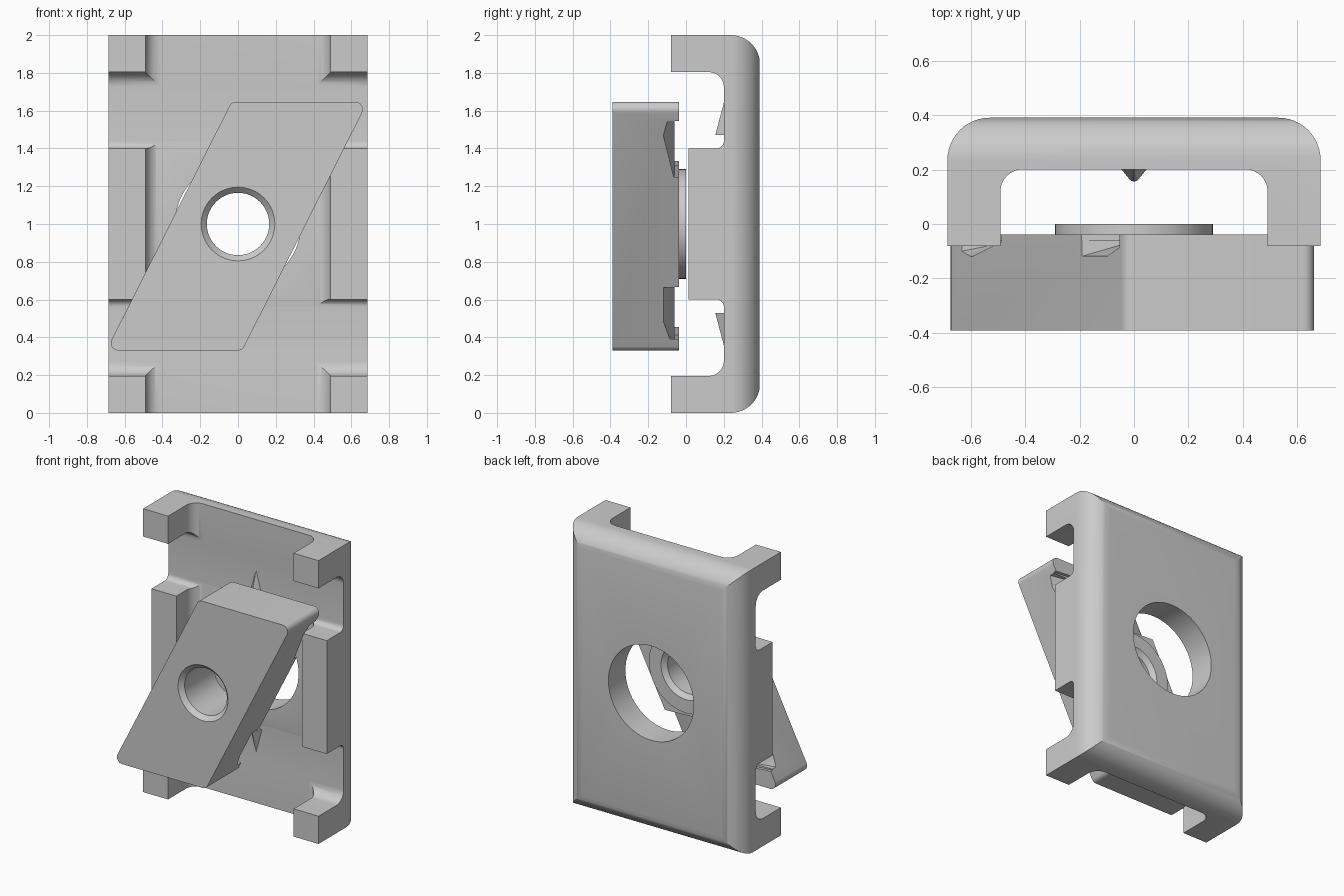
import bpy, bmesh
from math import cos, sin, tan, pi
from mathutils import Vector, Matrix

if "Cube" in bpy.data.objects:
    bpy.data.objects.remove(bpy.data.objects["Cube"])

def fillet(pts, n=12):
    """Outline from (a, b, radius) corners."""
    out = []
    for i, (a, b, r) in enumerate(pts):
        p = Vector((a, b))
        if r == 0:
            out.append(p)
            continue
        u = (Vector(pts[i - 1][:2]) - p).normalized()
        v = (Vector(pts[(i + 1) % len(pts)][:2]) - p).normalized()
        half = u.angle(v) / 2
        c = p + (u + v).normalized() * (r / sin(half))
        s = p + u * (r / tan(half)) - c
        e = p + v * (r / tan(half)) - c
        sweep = pi - 2 * half
        for k in range(n + 1):
            t = k / n
            out.append(c + (s * sin((1 - t) * sweep) + e * sin(t * sweep)) / sin(sweep))
    return out

def finish(name, bm):
    bmesh.ops.recalc_face_normals(bm, faces=bm.faces)
    me = bpy.data.meshes.new(name)
    bm.to_mesh(me)
    bm.free()
    ob = bpy.data.objects.new(name, me)
    bpy.context.collection.objects.link(ob)
    return ob

def prism(name, pts, to3d, lo, hi):
    bm = bmesh.new()
    rings = [[bm.verts.new(to3d(p[0], p[1], d)) for p in pts] for d in (lo, hi)]
    bm.faces.new(rings[0])
    bm.faces.new(rings[1])
    for i in range(len(pts)):
        j = (i + 1) % len(pts)
        bm.faces.new((rings[0][i], rings[0][j], rings[1][j], rings[1][i]))
    return finish(name, bm)

def lathe(name, profile, n=64):
    """Solid of revolution about the y axis through z = 1; profile is (radius, y)."""
    bm = bmesh.new()
    rings = [[bm.verts.new((r * cos(2 * pi * k / n), y, 1 + r * sin(2 * pi * k / n)))
              for k in range(n)] for r, y in profile]
    bm.faces.new(rings[0])
    bm.faces.new(rings[-1])
    for a, b in zip(rings, rings[1:]):
        for k in range(n):
            m = (k + 1) % n
            bm.faces.new((a[k], a[m], b[m], b[k]))
    return finish(name, bm)

def hull(name, pts):
    bm = bmesh.new()
    for p in pts:
        bm.verts.new(p)
    res = bmesh.ops.convex_hull(bm, input=bm.verts)
    junk = {v for v in res["geom_interior"] if isinstance(v, bmesh.types.BMVert)}
    bmesh.ops.delete(bm, geom=list(junk), context='VERTS')
    return finish(name, bm)

def boolean(ob, tool, op):
    m = ob.modifiers.new(op, 'BOOLEAN')
    m.operation, m.object, m.solver = op, tool, 'EXACT'
    bpy.context.view_layer.objects.active = ob
    bpy.ops.object.modifier_apply(modifier=m.name)
    bpy.data.objects.remove(tool)

def smooth(ob):
    bpy.ops.object.select_all(action='DESELECT')
    ob.select_set(True)
    bpy.context.view_layer.objects.active = ob
    bpy.ops.object.shade_smooth_by_angle(angle=pi / 6)

HALF_TURN = Matrix.Translation((0, 0, 1)) @ Matrix.Rotation(pi, 4, 'Y') @ Matrix.Translation((0, 0, -1))

# channel plate: channel section crossed with the side outline
channel = fillet([(.685, -.08, 0), (.685, .39, .155), (-.685, .39, .155), (-.685, -.08, 0),
                  (-.49, -.08, 0), (-.49, .2, .08), (.49, .2, .08), (.49, -.08, 0)])
lower = [(.392, 0, .155), (-.1, 0, 0), (-.1, .196, 0), (.2005, .196, .08),
         (.2005, .6, .04), (.012, .6, 0)]
upper = [(y, 2 - z, r) for y, z, r in reversed(lower)]
plate = prism("channel_plate", channel, lambda x, y, d: (x, y, d), -.05, 2.05)
side = prism("side_outline", fillet(lower + upper), lambda y, z, d: (d, y, z), -.8, .8)
boolean(plate, side, 'INTERSECT')
boolean(plate, lathe("plate_hole", [(.333, .1), (.333, .5)]), 'DIFFERENCE')
smooth(plate)

# locating spikes on the inside of the plate
for name, turn in (("upper_spike", False), ("lower_spike", True)):
    base = [(-.05, .205), (-.012, .159), (0, .155), (.012, .159), (.05, .205)]
    spike = hull(name, [(x, y, 1.47) for x, y in base] + [(0, .205, 1.66)])
    if turn:
        spike.data.transform(HALF_TURN)

# slanted nut with rounded corners
S = .504
def edge(z, sign):
    return sign * .36 + S * (z - 1)
nut = prism("slanted_nut", fillet([(edge(.33, -1), .33, .04), (edge(.33, 1), .33, .04),
                                   (edge(1.647, 1), 1.647, .04), (edge(1.647, -1), 1.647, .04)], 8),
            lambda x, z, d: (x, d, z), -.39, -.038)

# round collar on the back of the nut
boolean(nut, lathe("collar", [(.29, -.2), (.29, 0)]), 'UNION')

# bolt hole, chamfered at both ends
boolean(nut, lathe("bolt_hole", [(.205, -.4), (.165, -.36), (.165, -.03), (.205, .01)]), 'DIFFERENCE')

# grooves across the back face, deepening toward both long edges
def side_pocket(profile, sign):
    outer = [(edge(z, sign) + d, y, z) for y, z in profile for d in (0, sign * .15)]
    inner = [(edge(z, sign) - sign * .2, y, z) for z in (profile[0][1], profile[-1][1]) for y in (-.06, .02)]
    return outer + inner

right = [(.02, 1.54), (-.10, 1.54), (-.12, 1.47), (-.065, 1.25), (.02, 1.25)]
left = [(.02, 1.337), (-.118, 1.337), (-.118, 1.52), (-.085, 1.61), (.02, 1.61)]
for turn in (False, True):
    floor = [(x, y, z) for x, z in ((.6, 1.30), (.7, 1.54), (-.3, 1.337), (-.15, 1.61)) for y in (-.06, .02)]
    for pts in (floor, side_pocket(right, 1), side_pocket(left, -1)):
        cutter = hull("groove_cutter", pts)
        if turn:
            cutter.data.transform(HALF_TURN)
        boolean(nut, cutter, 'DIFFERENCE')
smooth(nut)
